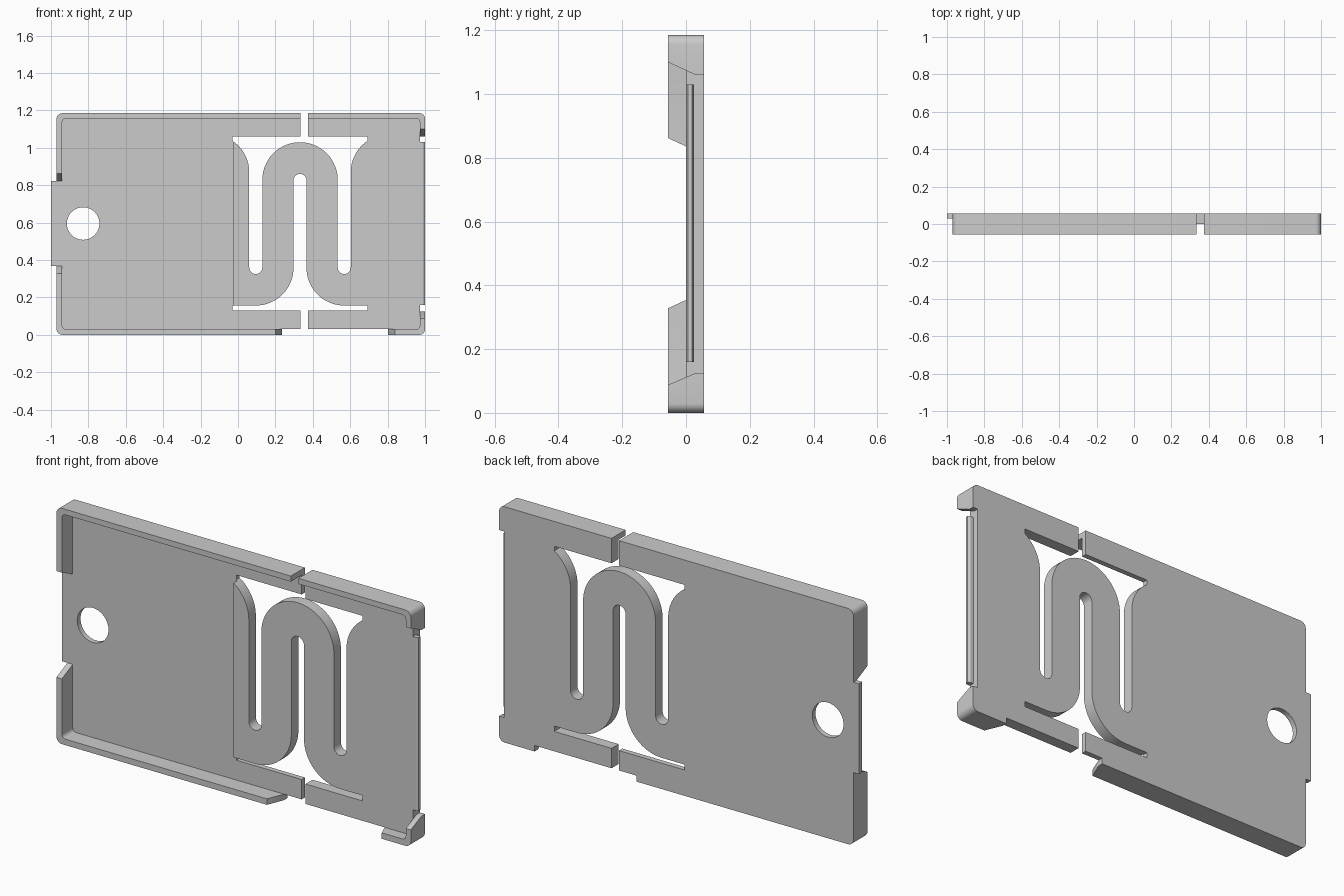
import bpy, bmesh, math

cube = bpy.data.objects.get("Cube")
if cube:
    bpy.data.objects.remove(cube, do_unlink=True)

grey = bpy.data.materials.new("light_grey")
grey.use_nodes = True
COLOUR = (0.6, 0.6, 0.6, 1)
grey.diffuse_color = COLOUR
grey.node_tree.nodes["Principled BSDF"].inputs["Base Color"].default_value = COLOUR

BACK, FRONT, OUT = 0.056, -0.056, 0.1
FLOOR = 0.03           # front of the thin left-hand plate
GAP_X = 0.3315         # centre line of the spring
EDGE_X = -0.03         # left end of the spring slots


def prism(name, pts, lo, hi, axis="y"):
    """Extrude a profile: (x, z) along y, (y, z) along x, (x, y) along z."""
    place = {"y": lambda p, t: (p[0], t, p[1]),
             "x": lambda p, t: (t, p[0], p[1]),
             "z": lambda p, t: (p[0], p[1], t)}[axis]
    bm = bmesh.new()
    face = bm.faces.new([bm.verts.new(place(p, lo)) for p in pts])
    made = bmesh.ops.extrude_face_region(bm, geom=[face])["geom"]
    for v in made:
        if isinstance(v, bmesh.types.BMVert):
            v.co["xyz".index(axis)] = hi
    bmesh.ops.recalc_face_normals(bm, faces=bm.faces)
    mesh = bpy.data.meshes.new(name)
    bm.to_mesh(mesh)
    bm.free()
    obj = bpy.data.objects.new(name, mesh)
    bpy.context.collection.objects.link(obj)
    mesh.materials.append(grey)
    return obj


def rect(a, b, c, d):
    return [(a, c), (b, c), (b, d), (a, d)]


def arc(cx, cz, r, start, end, n=16):
    angles = [math.radians(start + (end - start) * i / n) for i in range(n + 1)]
    return [(cx + r * math.cos(a), cz + r * math.sin(a)) for a in angles]


def rounded(a, b, c, d, r):
    return (arc(b - r, c + r, r, -90, 0, 6) + arc(b - r, d - r, r, 0, 90, 6)
            + arc(a + r, d - r, r, 90, 180, 6) + arc(a + r, c + r, r, 180, 270, 6))


def mirror(pts):
    return [(2 * GAP_X - x, z) for x, z in reversed(pts)]


# Tray with a shallow pocket in front
tray = prism("tray_plate", rounded(-0.97, 1, 0, 1.185, 0.03), FRONT, BACK)
cutters = [prism("pocket_cutter", rounded(-0.94, 0.972, 0.03, 1.157, 0.02), -OUT, 0)]

# Deeper left-hand pocket, wrapping around the thick spring
deep = ([(0.35, 0.03), (0.35, 0.145), (-0.025, 0.145), (-0.025, 1.048),
         (0.35, 1.048), (0.35, 1.157)]
        + arc(-0.92, 1.137, 0.02, 90, 180, 6) + arc(-0.92, 0.05, 0.02, 180, 270, 6))
cutters.append(prism("deep_pocket_cutter", deep, -OUT, FLOOR))

# Upper spring cutout: two side slots joined over the arch
sweep = math.degrees(math.acos((EDGE_X + 0.14) / 0.2))
half = ([(EDGE_X, 1.06)] + arc(-0.14, 0.87, 0.2, sweep, 0)
        + arc(0.095, 0.36, 0.035, 180, 360, 12)
        + arc(GAP_X, 0.828, 0.2015, 180, 91, 20))
cutters.append(prism("upper_slot_cutter", half + mirror(half), -OUT, OUT))

# Lower spring cutout: central slot flaring into the bottom slot
flare = ([(EDGE_X, 0.13), (EDGE_X, 0.157)] + arc(0.0965, 0.357, 0.2, -90, 0)
         + arc(GAP_X, 0.825, 0.035, 180, 91, 8))
cutters.append(prism("lower_slot_cutter", flare + mirror(flare), -OUT, OUT))

# Narrow breaks through the top and bottom edges
for name, lo, hi in (("top", 1.05, 1.3), ("bottom", -0.1, 0.14)):
    cutters.append(prism(name + "_gap_cutter", rect(0.333, 0.375, lo, hi), -OUT, OUT))

# Rim openings with sloped ends
cutters.append(prism("side_notch_cutter",
                     [(-0.056, 1.10), (0.03, 1.06), (OUT, 1.06), (OUT, 0.125),
                      (0.03, 0.125), (-0.056, 0.088), (-OUT, 0.07), (-OUT, 1.12)],
                     0.972, 1.1, "x"))
cutters.append(prism("tab_notch_cutter",
                     [(-OUT, 0.882), (FLOOR, 0.822), (FLOOR, 0.368), (-OUT, 0.308)],
                     -1.1, -0.93, "x"))
cutters.append(prism("bottom_notch_cutter",
                     [(0.182, -OUT), (0.235, 0.03), (0.235, OUT), (0.802, OUT),
                      (0.802, 0.03), (0.857, -OUT)], -0.1, 0.03, "z"))

# Finger hole
cutters.append(prism("hole_cutter", arc(-0.828, 0.595, 0.087, 0, 351, 39), -OUT, OUT))

# Mating tabs on both short sides
tabs = [prism("thin_tab", rect(-1, -0.95, 0.368, 0.822), FLOOR, BACK),
        prism("hinge_strip", [(0.96, 0), (0.99, 0), (1, 0.006), (1, 0.019),
                              (0.99, 0.025), (0.96, 0.025)], 0.16, 1.03, "z")]

for operation, helpers in (("DIFFERENCE", cutters), ("UNION", tabs)):
    for h in helpers:
        h.hide_render = True
        mod = tray.modifiers.new(h.name, "BOOLEAN")
        mod.operation, mod.solver, mod.object = operation, "EXACT", h

# Bake the cuts and discard the helpers
bpy.context.view_layer.update()
result = bpy.data.meshes.new_from_object(
    tray.evaluated_get(bpy.context.evaluated_depsgraph_get()))
tray.modifiers.clear()
tray.data = result
for h in cutters + tabs:
    bpy.data.objects.remove(h, do_unlink=True)

bpy.ops.object.select_all(action="DESELECT")
tray.select_set(True)
bpy.context.view_layer.objects.active = tray
bpy.ops.object.shade_smooth_by_angle(angle=math.radians(30))
